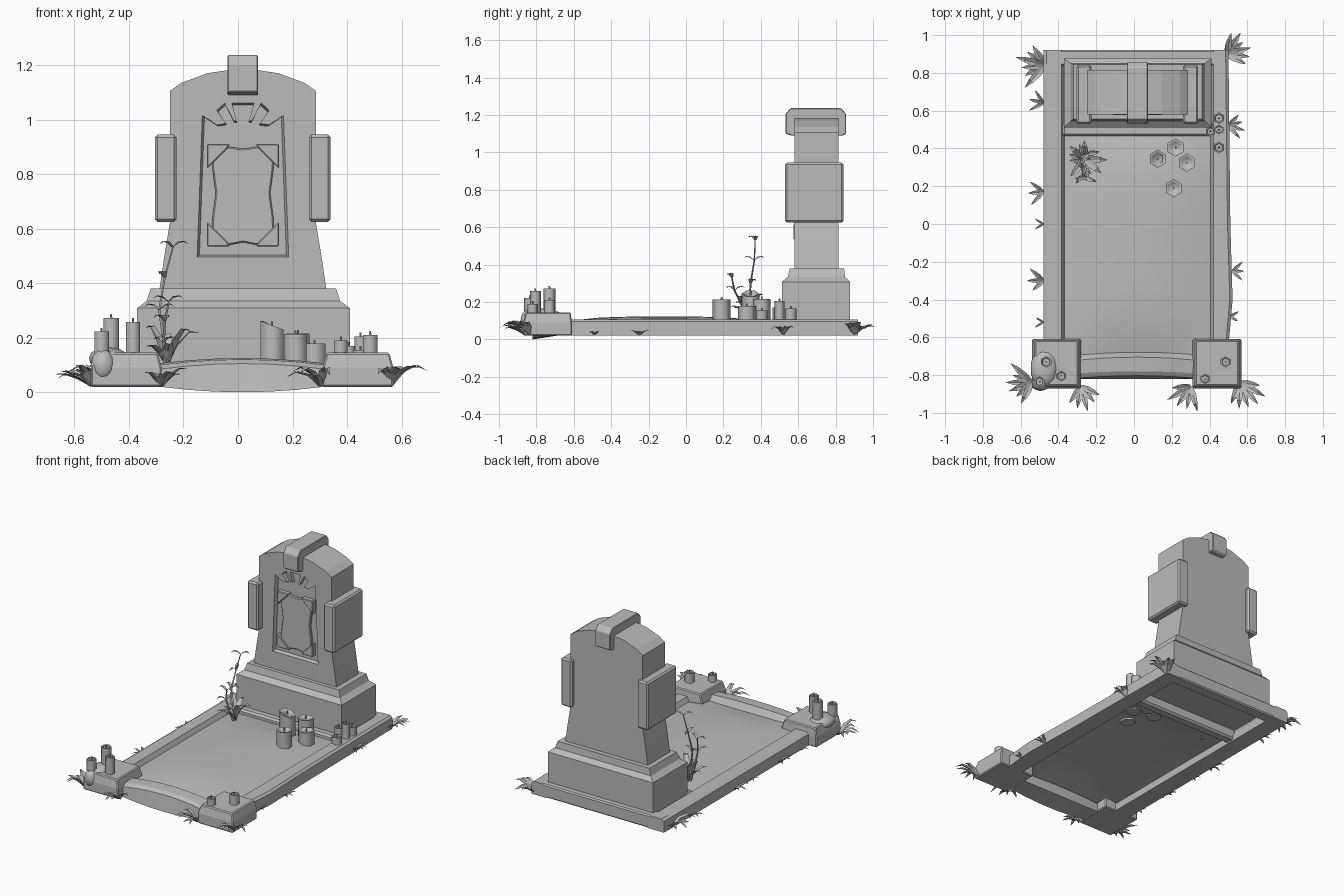
import bpy, bmesh, math, random
from mathutils import Vector

random.seed(4)
cube = bpy.data.objects.get("Cube")
if cube:
    bpy.data.objects.remove(cube)

stone = bpy.data.materials.new("grey_stone")
stone.use_nodes = True
stone.diffuse_color = (0.5, 0.5, 0.5, 1)
stone.node_tree.nodes["Principled BSDF"].inputs["Base Color"].default_value = (0.5, 0.5, 0.5, 1)


def finish(name, bm, smooth=None, bevel=0, closed=True):
    if closed:
        bmesh.ops.recalc_face_normals(bm, faces=bm.faces)
    mesh = bpy.data.meshes.new(name)
    bm.to_mesh(mesh)
    bm.free()
    mesh.materials.append(stone)
    ob = bpy.data.objects.new(name, mesh)
    bpy.context.collection.objects.link(ob)
    if bevel:
        mod = ob.modifiers.new("chamfer", "BEVEL")
        mod.width, mod.segments = bevel, 1
    if smooth:
        bpy.ops.object.select_all(action="DESELECT")
        ob.select_set(True)
        bpy.context.view_layer.objects.active = ob
        bpy.ops.object.shade_smooth_by_angle(angle=smooth)
    return ob


def loft(name, rings, **kw):
    """Skin a list of equal-length point rings and cap both ends."""
    bm = bmesh.new()
    rows = [[bm.verts.new(p) for p in ring] for ring in rings]
    n = len(rows[0])
    for a, b in zip(rows, rows[1:]):
        for i in range(n):
            j = (i + 1) % n
            bm.faces.new((a[i], a[j], b[j], b[i]))
    bm.faces.new(rows[0])
    bm.faces.new(rows[-1])
    return finish(name, bm, **kw)


def stack(name, levels, **kw):
    """Stack rectangles given as x0, x1, y0, y1, z."""
    return loft(name, [[(a, c, z), (b, c, z), (b, d, z), (a, d, z)]
                       for a, b, c, d, z in levels], **kw)


def box(name, x0, x1, y0, y1, z0, z1, **kw):
    return stack(name, [(x0, x1, y0, y1, z0), (x0, x1, y0, y1, z1)], **kw)


def prism(name, outline, y0, y1, **kw):
    return loft(name, [[(x, y, z) for x, z in outline] for y in (y0, y1)], **kw)


# Kerb around the plot
LOW, TOP = 0.02, 0.107
for name, xs in (("right_kerb", (-0.48, -0.46, -0.385, -0.36)),
                 ("left_kerb", (0.5, 0.485, 0.42, 0.395))):
    rings = []
    for y, bow in ((0.92, 0), (0, 0.01), (-0.4, 0.022), (-0.65, 0)):
        b = bow if xs[0] > 0 else 0
        rings.append([(xs[0] + b, y, LOW), (xs[0] + b, y, 0.095), (xs[1] + b, y, TOP),
                      (xs[2], y, TOP), (xs[3], y, 0.06), (xs[3], y, LOW)])
    loft(name, rings)
box("back_kerb", -0.47, 0.49, 0.84, 0.92, LOW, TOP, bevel=0.008)
box("cross_kerb", -0.38, 0.42, 0.465, 0.535, 0.03, TOP, bevel=0.012)

# Arched front rail
rings = []
for i in range(7):
    t = i / 3 - 1
    x, k = 0.015 + 0.3 * t, 1 - t * t
    rings.append([(x, -0.82, LOW - 0.02 * k), (x, -0.815 + 0.012 * k, 0.085 + 0.02 * k),
                  (x, -0.79 + 0.01 * k, 0.1 + 0.02 * k), (x, -0.72 + 0.015 * k, 0.107 + 0.018 * k),
                  (x, -0.69 + 0.015 * k, 0.075), (x, -0.69, LOW)])
loft("front_rail", rings)

# Domed ground sheet
bm = bmesh.new()
bmesh.ops.create_grid(bm, x_segments=8, y_segments=10, size=1)
for v in bm.verts:
    u, w = v.co.x, v.co.y
    v.co = (0.02 + 0.395 * u, -0.115 + 0.59 * w, 0.076 + 0.046 * (1 - u * u) * (1 - w ** 4))
finish("plot_ground", bm, smooth=1.0, closed=False)

# Corner blocks
for name, cx in (("right_corner_block", -0.41), ("left_corner_block", 0.44)):
    stack(name, [(cx - .13, cx + .13, -.87, -.61, LOW), (cx - .13, cx + .13, -.87, -.61, 0.09),
                 (cx - .115, cx + .115, -.857, -.617, 0.145)], bevel=0.006)

# Melted wax over one block
for name, c, s in (("wax_pool", (-.475, -.765, .125), (.075, .105, .04)),
                   ("wax_drip", (-.495, -.845, .1), (.045, .04, .06))):
    bm = bmesh.new()
    bmesh.ops.create_icosphere(bm, subdivisions=2, radius=1)
    for v in bm.verts:
        v.co = [c[k] + s[k] * v.co[k] for k in range(3)]
    finish(name, bm, smooth=1.5)

# Stepped plinth
stack("plinth", [(-.37, .41, .512, .877, .095), (-.37, .41, .512, .877, .308),
                 (-.335, .375, .545, .85, .335), (-.32, .36, .555, .845, .38)])

# Headstone with recessed fan-topped panel
CX = 0.018
half = [(.307, .37), (.288, .5), (.268, .62), (.268, 1.105), (.225, 1.135), (.13, 1.17), (.05, 1.182)]
outline = [(CX + x, z) for x, z in half] + [(CX - x, z) for x, z in reversed(half)]
headstone = prism("headstone", outline, 0.58, 0.815)
half = [(.175, .49), (.155, 1.02), (.1, .985), (.065, .99), (.1, 1.04), (.07, 1.066),
        (.035, 1.0), (.024, 1.0), (.042, 1.066)]
panel = [(CX + x, z) for x, z in half] + [(CX - x, z) for x, z in reversed(half)]
mid = 0.77
cutter = loft("panel_cutter", [
    [(x, 0.56, z) for x, z in panel],
    [(CX + (x - CX) * 0.91, 0.605, mid + (z - mid) * 0.955) for x, z in panel]])
cutter.hide_render = True
mod = headstone.modifiers.new("recess", "BOOLEAN")
mod.operation, mod.solver, mod.object = "DIFFERENCE", "EXACT", cutter
bpy.context.view_layer.objects.active = headstone
bpy.ops.object.modifier_apply(modifier=mod.name)
bpy.data.objects.remove(cutter)

# Plaque with bowed sides and corner mounts
half = [(0, .55), (.05, .54), (.115, .55), (.112, .64), (.1, .73), (.112, .82), (.115, .9), (.05, .9), (0, .893)]
prism("plaque", [(CX + x, z) for x, z in half] + [(CX - x, z) for x, z in half[-2:0:-1]],
      0.588, 0.61, bevel=0.005)
for sx in (-1, 1):
    for z, s in ((0.91, -1), (0.535, 1)):
        x = CX + sx * 0.132
        prism("plaque_corner", [(x, z), (x - sx * .085, z), (x - sx * .075, z + s * .015),
                                (x - sx * .015, z + s * .075), (x, z + s * .09)],
              0.576, 0.61, bevel=0.004)

# Side blocks and keystone
for name, x0, x1 in (("right_side_block", -.305, -.225), ("left_side_block", .26, .34)):
    box(name, x0, x1, .53, .842, .625, .945, bevel=0.01)
prof = [(.532, 1.1), (.565, 1.09), (.6, 1.09), (.6, 1.14), (.8, 1.14), (.8, 1.09), (.84, 1.09),
        (.856, 1.1), (.856, 1.205), (.83, 1.236), (.558, 1.236), (.532, 1.205)]
loft("keystone", [[(x, y, z) for y, z in prof] for x in (-.038, .074)], bevel=0.004)


# Candles: x, y, radius, base, top, slant
def candle(x, y, r, base, top, slant=0):
    def ring(rad, z, tilt=0):
        pts = [(math.sin(k * math.pi / 3), math.cos(k * math.pi / 3)) for k in range(6)]
        return [(x + rad * a, y + rad * b, z - tilt * a) for a, b in pts]
    loft("candle", [ring(r, base), ring(r, top, slant), ring(r * .75, top, slant),
                    ring(r * .65, top - .008, slant)], smooth=1.1)
    loft("wick", [ring(.005, top - .015), ring(.004, top + .014)])


for spec in ((-.465, -.73, .032, .13, .272), (-.5, -.835, .03, .13, .222), (-.385, -.805, .029, .13, .258),
             (.485, -.73, .03, .13, .21), (.377, -.82, .028, .13, .19),
             (.125, .345, .048, .09, .245, .018), (.22, .405, .048, .08, .215),
             (.28, .325, .048, .08, .178), (.21, .19, .048, .09, .213),
             (.45, .56, .032, .1, .165), (.45, .5, .026, .1, .205),
             (.405, .49, .028, .1, .17), (.45, .405, .032, .1, .155)):
    candle(*spec)


# Grass and leaves: folded blades following an arc
def blade(bm, root, heading, length, rise, width, droop):
    out = Vector((math.cos(heading), math.sin(heading), 0))
    side = Vector((-out.y, out.x, 0))
    rows = []
    for t, w in ((0, .6), (.35, 1), (.7, .7), (1, .03)):
        p = Vector(root) + out * length * t
        p.z += rise * math.sin(t * math.pi * droop)
        fold = Vector((0, 0, width * w * .4))
        rows.append([bm.verts.new(q) for q in
                     (p + side * w * width + fold, p, p - side * w * width + fold)])
    for a, b in zip(rows, rows[1:]):
        for i in (0, 1):
            bm.faces.new((a[i], a[i + 1], b[i + 1], b[i]))


def tuft(x, y, facing, size, count):
    bm = bmesh.new()
    for i in range(count):
        spread = (i - (count - 1) / 2) * 2.2 / count
        blade(bm, (x, y, LOW), math.radians(facing) + spread, size * random.uniform(.75, 1.1),
              size * random.uniform(.3, .55), size * .13, random.uniform(.55, .8))
    finish("grass_tuft", bm, closed=False)


for spec in ((-.47, .84, 175, .15, 6), (-.48, .64, 165, .08, 3), (-.48, .17, 185, .09, 3),
             (-.48, 0, 180, .05, 2), (-.48, -.3, 180, .1, 3), (-.48, -.52, 180, .05, 2),
             (.49, .9, 25, .14, 6), (.5, .52, 0, .09, 4), (.52, -.25, 0, .07, 3), (.51, -.49, 0, .06, 2),
             (-.54, -.84, 190, .14, 6), (-.28, -.86, 285, .13, 5),
             (.3, -.86, 235, .13, 5), (.56, -.84, 300, .14, 6)):
    tuft(*spec)


# Wild plant: two stems with leaves
def stem(path):
    rings = []
    for i, (x, y, z) in enumerate(path):
        r = .008 - .0012 * i
        rings.append([(x + r * math.cos(a), y + r * math.sin(a), z) for a in (0, 2.09, 4.19)])
    loft("plant_stem", rings)


tall = [(-.26, .35, .08), (-.275, .34, .2), (-.29, .345, .3), (-.27, .365, .42), (-.24, .37, .53)]
short = [(-.27, .34, .08), (-.275, .3, .18), (-.27, .26, .26), (-.255, .245, .33)]
stem(tall)
stem(short)
bm = bmesh.new()
for i, p in enumerate(tall[2:] + short[1:]):
    for k in (0, 1):
        blade(bm, p, i * 1.9 + k * 2.7, .06, .022, .012, .8)
for i in range(8):
    blade(bm, (-.26, .34, .1), i * .8, random.uniform(.07, .12), random.uniform(.07, .15), .02, .6)
finish("plant_leaves", bm, closed=False)
